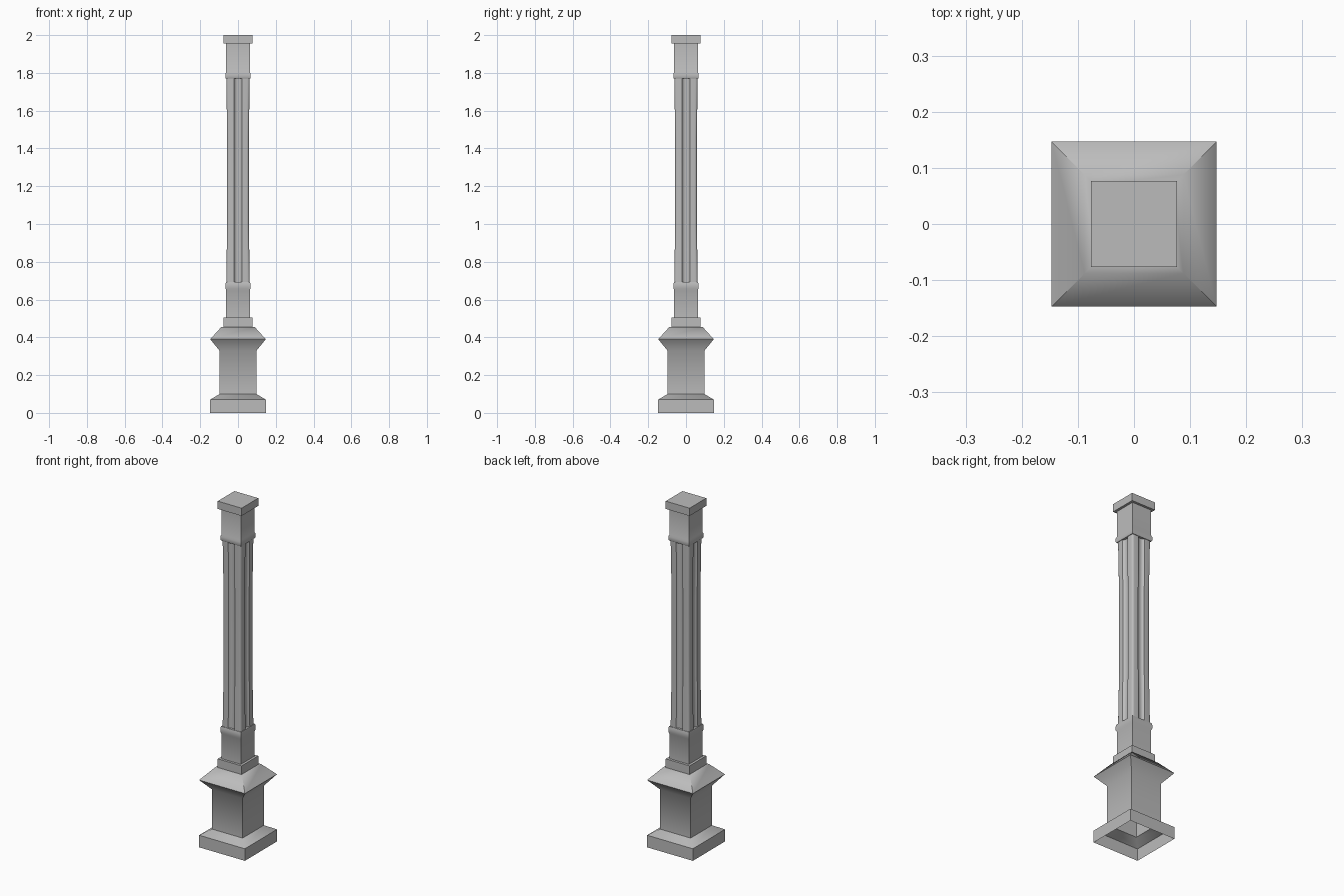
import bpy, bmesh, math

cube = bpy.data.objects.get("Cube")
if cube:
    bpy.data.objects.remove(cube, do_unlink=True)

stone = bpy.data.materials.new("grey stone")
stone.use_nodes = True
grey = (0.5, 0.5, 0.5, 1)
stone.diffuse_color = grey
stone.node_tree.nodes["Principled BSDF"].inputs["Base Color"].default_value = grey


def loft(name, rings, cap_start=False, cap_end=False, angle=50):
    """Skin a stack of closed rings with quads."""
    bm = bmesh.new()
    loops = [[bm.verts.new(p) for p in ring] for ring in rings]
    for low, high in zip(loops, loops[1:]):
        n = len(low)
        for i in range(n):
            j = (i + 1) % n
            bm.faces.new((low[i], low[j], high[j], high[i]))
    if cap_start:
        bm.faces.new(loops[0][::-1])
    if cap_end:
        bm.faces.new(loops[-1])
    mesh = bpy.data.meshes.new(name)
    bm.to_mesh(mesh)
    bm.free()
    mesh.materials.append(stone)
    obj = bpy.data.objects.new(name, mesh)
    bpy.context.collection.objects.link(obj)
    bpy.ops.object.select_all(action='DESELECT')
    obj.select_set(True)
    bpy.context.view_layer.objects.active = obj
    bpy.ops.object.shade_smooth_by_angle(angle=math.radians(angle))
    return obj


def square(half, z):
    return [(-half, -half, z), (half, -half, z), (half, half, z), (-half, half, z)]


def square_part(name, profile, **options):
    return loft(name, [square(h, z) for h, z in profile], **options)


def fluted(half, z, flute=0.02, depth=0.011, radius=0.012, steps=6):
    """Square ring with a hollow flute on every side and rounded corners."""
    side = []
    for i in range(steps + 1):
        t = -1 + 2 * i / steps
        side.append((t * flute, -half + depth * math.sqrt(1 - t * t)))
    c = half - radius
    for i in range(5):
        a = math.radians(-90 + 90 * i / 4)
        side.append((c + radius * math.cos(a), -c + radius * math.sin(a)))
    ring = []
    for k in range(4):
        ca, sa = ((1, 0), (0, 1), (-1, 0), (0, -1))[k]
        ring += [(x * ca - y * sa, x * sa + y * ca, z) for x, y in side]
    return ring


# Hollow pedestal, open underneath, with a flared sloping top
square_part("pedestal", [(0.147, 0), (0.147, 0.07), (0.098, 0.1), (0.098, 0.33),
                         (0.147, 0.39), (0.088, 0.455), (0.07, 0.455)])

# Plinth under the shaft
square_part("plinth", [(0.0765, 0.455), (0.0765, 0.505), (0.06, 0.505)])

# Square block and moulded collar at each end of the shaft
square_part("lower_block", [(0.0625, 0.505), (0.0625, 0.65), (0.067, 0.66),
                            (0.067, 0.68), (0.064, 0.692)], cap_end=True)
square_part("upper_block", [(0.064, 1.77), (0.067, 1.775), (0.067, 1.795),
                            (0.0625, 1.805), (0.0625, 1.955)], cap_start=True)

# Fluted shaft, slightly slimmer along the middle
loft("shaft", [fluted(h, z) for h, z in
               [(0.0615, 0.69), (0.0595, 0.87), (0.0575, 1.0),
                (0.0575, 1.45), (0.0595, 1.6), (0.0615, 1.775)]], angle=40)

# Flat cap
square_part("cap", [(0.0765, 1.955), (0.0765, 2.0)], cap_start=True, cap_end=True)
